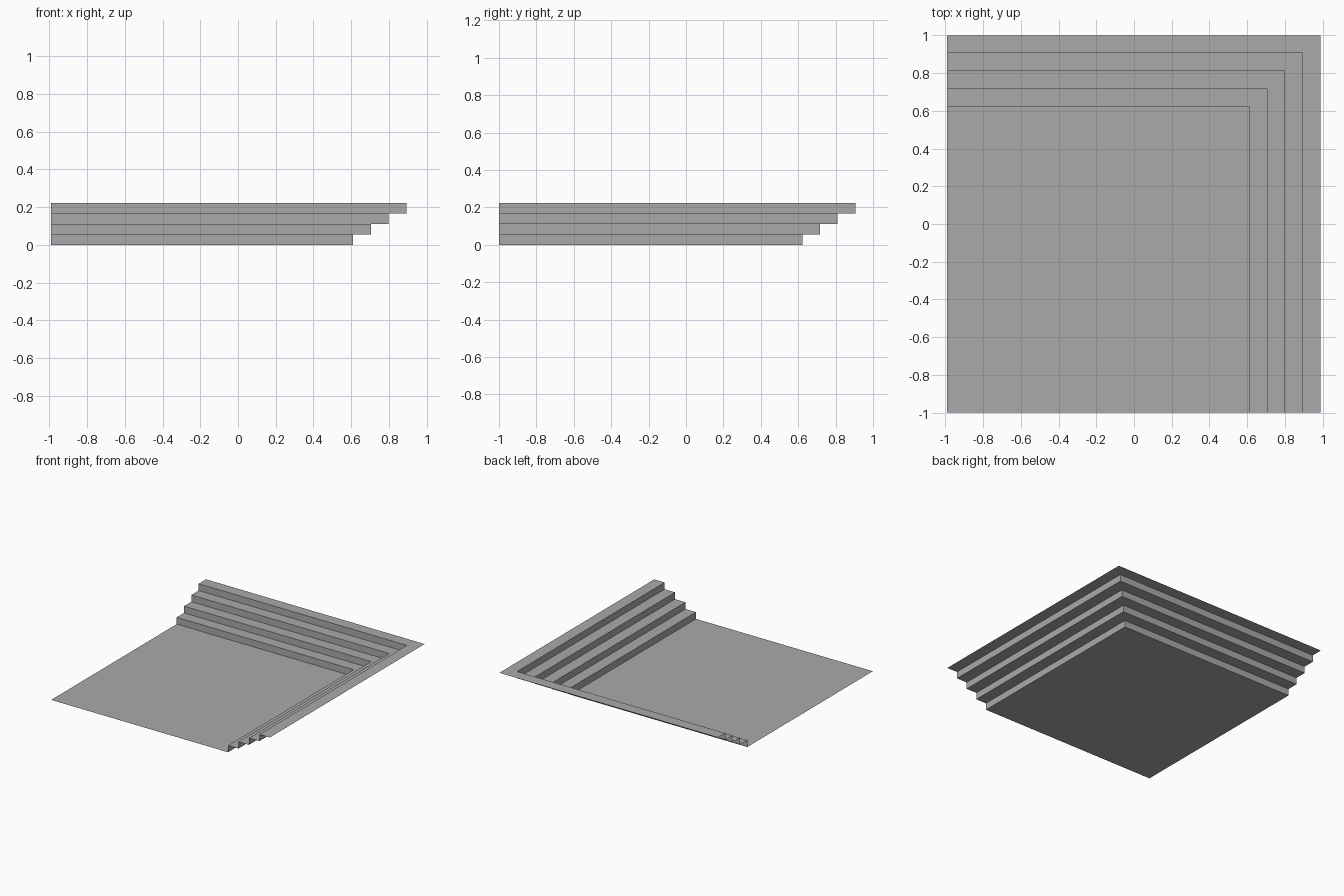
import bpy
import bmesh

cube = bpy.data.objects.get("Cube")
if cube:
    bpy.data.objects.remove(cube, do_unlink=True)

LEFT, FRONT = -0.99, -1.0
STEPS, RISE, GOING = 4, 0.0555, 0.0945
FLOOR_X, FLOOR_Y = 0.61, 0.622

# One plain grey for everything
grey = bpy.data.materials.new("plain grey")
grey.use_nodes = True
colour = (0.4, 0.4, 0.4, 1)
grey.diffuse_color = colour
grey.node_tree.nodes["Principled BSDF"].inputs["Base Color"].default_value = colour


def add_object(name, bm):
    mesh = bpy.data.meshes.new(name)
    bm.to_mesh(mesh)
    bm.free()
    mesh.materials.append(grey)
    obj = bpy.data.objects.new(name, mesh)
    bpy.context.collection.objects.link(obj)


def corner_path(bm, offset, z):
    """L-shaped path along the right-hand and back edges of the floor."""
    x, y = FLOOR_X + offset, FLOOR_Y + offset
    return [bm.verts.new(p) for p in ((x, FRONT, z), (x, y, z), (LEFT, y, z))]


# Sunken floor sheet
bm = bmesh.new()
bm.faces.new([bm.verts.new((LEFT, FRONT, 0))] + corner_path(bm, 0, 0))
add_object("floor", bm)

# Open stepped sheet: a riser then a tread for each step, ending in the rim
bm = bmesh.new()
previous = corner_path(bm, 0, 0)
for step in range(STEPS):
    for offset in (step * GOING, (step + 1) * GOING):
        current = corner_path(bm, offset, (step + 1) * RISE)
        for i in range(2):
            bm.faces.new((previous[i], current[i], current[i + 1], previous[i + 1]))
        previous = current
add_object("corner_steps", bm)
